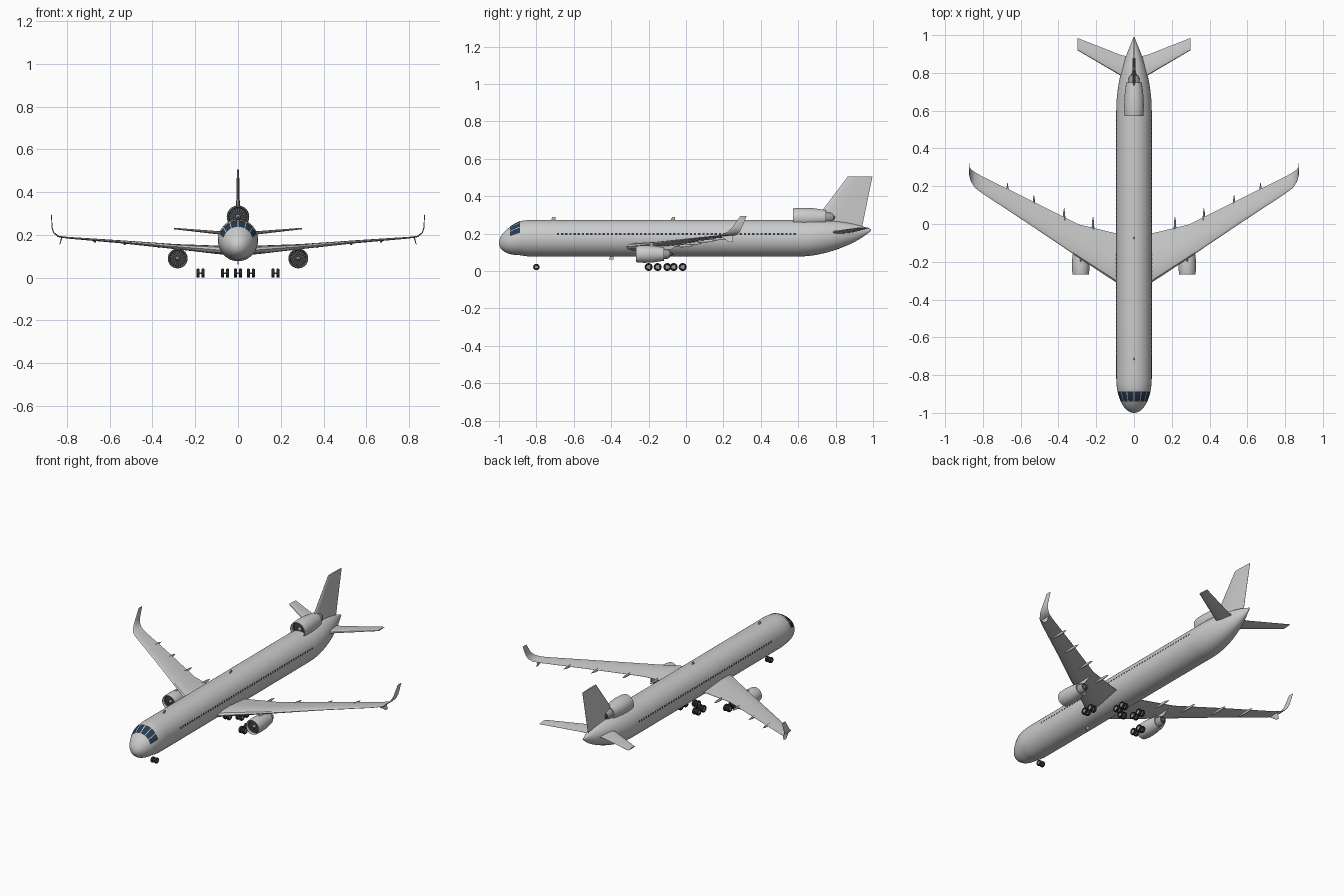
import bpy, bmesh
from math import sin, cos, pi, radians, sqrt
from mathutils import Vector

if "Cube" in bpy.data.objects:
    bpy.data.objects.remove(bpy.data.objects["Cube"])


def material(name, r, g, b):
    m = bpy.data.materials.new(name)
    m.use_nodes = True
    m.diffuse_color = (r, g, b, 1)
    m.node_tree.nodes["Principled BSDF"].inputs["Base Color"].default_value = (r, g, b, 1)
    return m


SKIN = material("light_grey_skin", .6, .6, .6)
GLASS = material("dark_blue_glass", .02, .045, .08)
RUBBER = material("black_rubber", .02, .02, .02)
METAL = material("dark_metal", .09, .09, .09)
HUB = material("mid_grey_metal", .35, .35, .35)
parts = []


def finish(name, bm, *mats):
    if all(not e.is_boundary for e in bm.edges):
        bmesh.ops.recalc_face_normals(bm, faces=bm.faces)
    me = bpy.data.meshes.new(name)
    bm.to_mesh(me)
    bm.free()
    for m in mats:
        me.materials.append(m)
    ob = bpy.data.objects.new(name, me)
    bpy.context.collection.objects.link(ob)
    parts.append(ob)
    return ob


def skin_rings(rings):
    """Join closed rings of points into a capped tube."""
    bm = bmesh.new()
    vs = [[bm.verts.new(p) for p in ring] for ring in rings]
    n = len(vs[0])
    for a, b in zip(vs, vs[1:]):
        for i in range(n):
            j = (i + 1) % n
            bm.faces.new((a[i], a[j], b[j], b[i]))
    bm.faces.new(vs[0])
    bm.faces.new(vs[-1])
    return bm


def foil(name, sections, side=1, mat=SKIN):
    """Loft airfoils given as x, z, leading y, trailing y, thickness, cant."""
    shape = [(0, 0), (.04, .3), (.15, .46), (.4, .5), (.7, .28), (1, .03)]
    shape += [(u, -t) for u, t in reversed(shape[1:])]
    rings = []
    for x, z, y0, y1, th, cant in sections:
        c = radians(cant)
        rings.append([(side * (x - sin(c) * t * th), y0 + (y1 - y0) * u, z + cos(c) * t * th)
                      for u, t in shape])
    return finish(name, skin_rings(rings), mat)


def lathe(name, profile, centre, mats, axis="y", seg=32, tall=1, rule=None):
    """Spin (radius, distance) pairs about an axis."""
    rings = []
    for r, d in profile:
        ring = []
        for i in range(seg):
            a = 2 * pi * i / seg
            p = (r * cos(a), d, r * sin(a) * tall) if axis == "y" else (d, r * cos(a), r * sin(a))
            ring.append(Vector(centre) + Vector(p))
        rings.append(ring)
    bm = skin_rings(rings)
    if rule:
        for i, f in enumerate(bm.faces):
            f.material_index = rule(i, f)
    return finish(name, bm, *mats)


# Fuselage: elliptical nose, straight cabin, upswept tail cone
NOSE, TAIL = .18, .39


def section(y):
    if y < NOSE - 1:
        t = max(0, (y + 1) / NOSE)
        k = max(.02, sqrt(max(0, 1 - (1 - t) ** 2)))
        return .15 + .025 * min(1, t * 1.6), .094 * k, .098 * k
    t = min(1, max(0, (y - .6) / TAIL))
    rz = max(.004, .098 * (1 - t * t) ** .8)
    return .273 - .05 * t ** 3 - rz, max(.003, .094 * (1 - t * t)), rz


def hull(y, a, off=0):
    zc, rx, rz = section(y)
    return ((rx + off) * sin(a), y, zc + (rz + off) * cos(a))


stations = [-1 + NOSE * (i / 14) ** 2 for i in range(15)]
stations += [-.5, 0, .4] + [.6 + TAIL * i / 14 for i in range(15)]
finish("fuselage", skin_rings([[hull(y, 2 * pi * i / 48) for i in range(48)]
                               for y in stations]), SKIN)


def pane(bm, y0, y1, a0, a1, n):
    """Thin patch following the hull, angles measured from the top."""
    def grid(i, j):
        return bm.verts.new(hull(y0 + (y1 - y0) * i / n, a0 + (a1 - a0) * j / n, .0015))
    g = [[grid(i, j) for j in range(n + 1)] for i in range(n + 1)]
    for i in range(n):
        for j in range(n):
            f = bm.faces.new((g[i][j], g[i + 1][j], g[i + 1][j + 1], g[i][j + 1]))
            f.normal_update()
            if f.normal.dot(Vector((sin((a0 + a1) / 2), 0, cos((a0 + a1) / 2)))) < 0:
                f.normal_flip()


bm = bmesh.new()
for s in (-1, 1):
    for a0, a1 in ((2, 24), (27, 48), (51, 72)):
        pane(bm, -.94, -.888, s * radians(a0), s * radians(a1), 5)
finish("cockpit_windows", bm, GLASS)

bm = bmesh.new()
for s in (-1, 1):
    for i in range(58):
        y = -.69 + i * .0222
        pane(bm, y, y + .012, s * radians(73.5), s * radians(80.5), 1)
finish("cabin_windows", bm, GLASS)

# Roof and belly aerials
for y, z in ((-.71, .28), (-.07, .28), (-.4, .072)):
    foil("aerial", [(0, z - .01, y - .012, y + .012, .004, 90),
                    (0, z + .008, y - .004, y + .012, .003, 90)])

# Tail fin
foil("tail_fin", [(0, .24, .67, .943, .02, 90), (0, .325, .73, .96, .018, 90),
                  (0, .505, .865, .997, .01, 90)])


# Engines: open cowl, bladed fan, spinner, exhaust cone
def engine(x, y, z, rs, ls):
    def prof(*pts):
        return [(r * rs, d * ls) for r, d in pts]
    at = (x, y, z)
    lathe("engine_cowl", prof((.03, .03), (.038, .029), (.039, .012), (.042, .001), (.044, .001),
                              (.046, .012), (.048, .05), (.046, .1), (.037, .165), (.027, .16)),
          at, (SKIN, METAL), rule=lambda i, f: int(i < 64))
    lathe("engine_fan", prof((.038, .026), (.01, .024)), at, (METAL, RUBBER), seg=36,
          rule=lambda i, f: i % 2)
    lathe("engine_spinner", prof((.0005, .006), (.006, .012), (.011, .026)), at, (HUB,), seg=20)
    lathe("engine_exhaust", prof((.029, .155), (.026, .185), (.02, .2), (.015, .2), (.001, .225)),
          at, (HUB, METAL), rule=lambda i, f: int(i >= 64))


engine(0, .57, .285, 1.1, 1.08)

for s in (-1, 1):
    # Wing sweeping up into the curved winglet
    foil("wing", [(0, .125, -.37, -.06, .045, 0), (.094, .13, -.31, -.05, .04, 0),
                  (.29, .145, -.18, -.003, .024, 0), (.55, .168, -.005, .127, .014, 0),
                  (.8, .187, .16, .25, .008, 0), (.84, .193, .19, .273, .007, 25),
                  (.862, .21, .222, .288, .006, 60), (.87, .235, .25, .3, .005, 85),
                  (.873, .295, .29, .325, .003, 90)], s)
    foil("lower_winglet", [(.824, .19, .18, .25, .006, 90), (.834, .155, .228, .25, .003, 90)], s)
    foil("tailplane", [(.0, .203, .745, .88, .02, 0), (.07, .208, .785, .895, .016, 0),
                       (.3, .23, .92, .985, .007, 0)], s)

    # Flap track fairings
    for x, tip in ((.217, .04), (.37, .085), (.53, .155), (.67, .22)):
        lathe("flap_fairing", [(.0005, -.13), (.005, -.1), (.007, -.06), (.005, -.025), (.0005, 0)],
              (s * x, tip, .117 + x * .082), (SKIN,), seg=10, tall=1.3)

    # Wing engine and its pylon
    engine(s * .282, -.267, .09, .97, .9)
    foil("engine_pylon", [(.282, .115, -.225, -.08, .012, 90),
                          (.282, .145, -.19, -.03, .012, 90)], s)


# Landing gear: paired wheels on short axles
def wheel_pair(name, x, y, r):
    w = .007
    for s in (-1, 1):
        lathe(name + "_wheel", [(r * .55, -w * .7), (r * .6, -w), (r * .9, -w), (r, -w * .5),
                                (r, w * .5), (r * .9, w), (r * .6, w), (r * .55, w * .7)],
              (x + s * .0115, y, .021), (RUBBER, HUB), axis="x", seg=20,
              rule=lambda i, f: int(len(f.verts) > 4))
    lathe(name + "_axle", [(.004, -.01), (.004, .01)], (x, y, .021), (HUB,), axis="x", seg=8)


wheel_pair("nose", 0, -.8, .017)
wheel_pair("centre", 0, -.1, .021)
for s in (-1, 1):
    for y in (-.2, -.152):
        wheel_pair("outer", s * .175, y, .021)
    for y in (-.066, -.018):
        wheel_pair("inner", s * .06, y, .021)

# Smooth shading with sharp creases
bpy.ops.object.select_all(action="DESELECT")
for ob in parts:
    ob.select_set(True)
bpy.context.view_layer.objects.active = parts[0]
bpy.ops.object.shade_smooth_by_angle(angle=radians(35))
